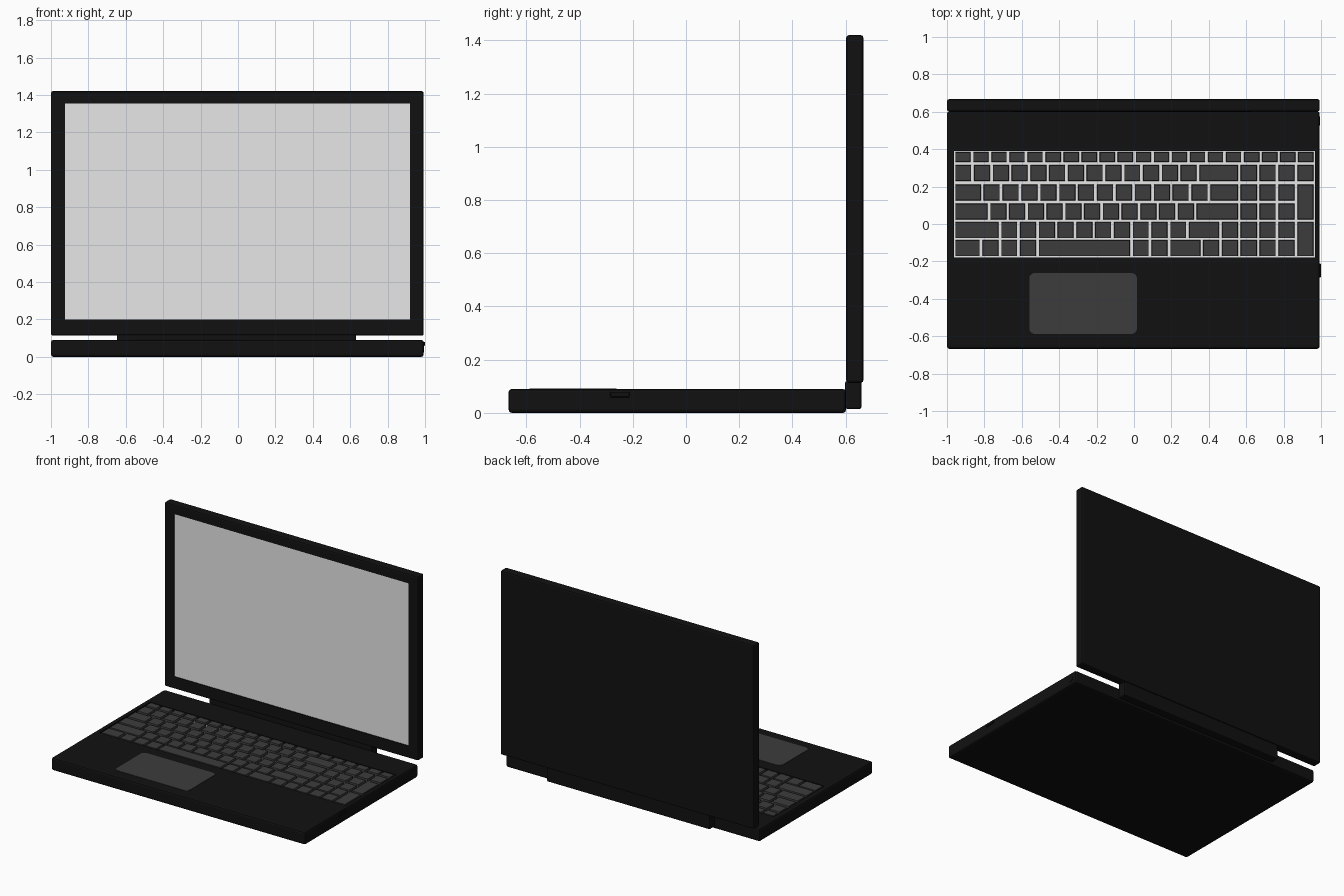
import bpy, bmesh, math
from mathutils import Vector, Matrix

if "Cube" in bpy.data.objects:
    bpy.data.objects.remove(bpy.data.objects["Cube"])


def material(name, r, g, b):
    m = bpy.data.materials.new(name)
    m.diffuse_color = (r, g, b, 1)
    m.use_nodes = True
    m.node_tree.nodes["Principled BSDF"].inputs["Base Color"].default_value = m.diffuse_color
    return m


BLACK = material("body black", 0.0055, 0.0055, 0.0055)
GREY = material("key grey", 0.046, 0.046, 0.046)
LIGHT = material("light grey", 0.8, 0.8, 0.8)


def add_box(bm, lo, hi):
    lo, hi = Vector(lo), Vector(hi)
    mat = Matrix.Translation((lo + hi) / 2) @ Matrix.Diagonal((*(hi - lo), 1))
    return bmesh.ops.create_cube(bm, size=1, matrix=mat)["verts"]


def finish(bm, name, mat):
    me = bpy.data.meshes.new(name)
    bm.to_mesh(me)
    bm.free()
    me.materials.append(mat)
    ob = bpy.data.objects.new(name, me)
    bpy.context.collection.objects.link(ob)
    return ob


def box(name, mat, lo, hi, bevel=0, segments=2, axis=None):
    """Box from corner to corner; bevels all edges or only those along one axis."""
    bm = bmesh.new()
    add_box(bm, lo, hi)
    if bevel:
        edges = [e for e in bm.edges if axis is None
                 or abs((e.verts[0].co - e.verts[1].co).normalized()[axis]) > 0.9]
        bmesh.ops.bevel(bm, geom=edges, offset=bevel, segments=segments,
                        profile=0.5, affect='EDGES')
    return finish(bm, name, mat)


def cut(target, lo, hi):
    """Sink a rectangular recess into the target."""
    cutter = box("cutter", BLACK, lo, hi)
    cutter.hide_render = True
    mod = target.modifiers.new("recess", 'BOOLEAN')
    mod.operation, mod.solver, mod.object = 'DIFFERENCE', 'EXACT', cutter
    bpy.context.view_layer.objects.active = target
    bpy.ops.object.modifier_apply(modifier=mod.name)
    bpy.data.objects.remove(cutter)


L, R = -1.0, 0.993          # left and right sides of the body
TOP = 0.09                  # top of the base

# Base with keyboard recess
base = box("base", BLACK, (L, -0.667, 0), (R, 0.602, TOP), 0.012)
KX0, KX1, KY0, KY1 = -0.963, 0.967, -0.178, 0.39
cut(base, (KX0, KY0, 0.068), (KX1, KY1, 0.2))
box("keyboard_plate", LIGHT, (KX0, KY0, 0.064), (KX1, KY1, 0.07))

# Lid with screen recess
lid = box("lid", BLACK, (L, 0.602, 0.113), (R, 0.667, 1.42), 0.01)
cut(lid, (-0.925, 0.5, 0.2), (0.92, 0.61, 1.355))
box("screen", LIGHT, (-0.925, 0.608, 0.2), (0.92, 0.614, 1.355))

# Hinge bar
box("hinge", BLACK, (-0.648, 0.598, 0.015), (0.632, 0.66, 0.12), 0.008)

# Touchpad
box("touchpad", GREY, (-0.56, -0.588, 0.086), (0.016, -0.262, 0.092), 0.03, 4, axis=2)

# Keys
keys = bmesh.new()
GAP = 0.015


def key(x0, x1, y0, y1):
    verts = add_box(keys, (x0 + GAP / 2, y0, 0.069), (x1 - GAP / 2, y1, 0.0905))
    c = Vector(((x0 + x1) / 2, (y0 + y1) / 2, 0))
    for v in verts:                       # slight taper toward the top
        if v.co.z > 0.08:
            v.co.x -= math.copysign(0.002, v.co.x - c.x)
            v.co.y -= math.copysign(0.002, v.co.y - c.y)


ROWS = [                                  # y range, relative key widths
    (0.315, 0.230, [1] * 13 + [2.2]),
    (0.211, 0.126, [1.5] + [1] * 12 + [1.6]),
    (0.109, 0.025, [1.87] + [1] * 11 + [2.35]),
    (0.011, -0.076, [2.45] + [1] * 10 + [1.75, 1]),
    (-0.086, -0.172, [1.45, 1, 1, 1, 5, 1, 1, 1.75, 1, 1]),
]
PAD = 0.563                               # start of the number pad
PITCH = (KX1 - PAD) / 4
for y1, y0, widths in ROWS:
    x, unit = KX0, (PAD - KX0) / sum(widths)
    for w in widths:
        key(x, x + w * unit, y0, y1)
        x += w * unit
    for i in range(3):
        key(PAD + i * PITCH, PAD + (i + 1) * PITCH, y0, y1)

# Function row, and the last number pad column with two tall keys
step = (KX1 - KX0) / 20
for i in range(20):
    key(KX0 + i * step, KX0 + (i + 1) * step, 0.331, 0.384)
for y0, y1 in ((0.230, 0.315), (0.025, 0.211), (-0.172, 0.011)):
    key(PAD + 3 * PITCH, KX1, y0, y1)
finish(keys, "keys", GREY)

# Side port and power socket on the right
box("side_port", BLACK, (0.98, -0.285, 0.058), (1.0, -0.212, 0.08), 0.003, 1)
bm = bmesh.new()
bmesh.ops.create_cone(bm, cap_ends=True, segments=20, radius1=0.024, radius2=0.024,
                      depth=0.012, matrix=Matrix.Translation((0.989, 0.55, 0.047))
                      @ Matrix.Rotation(math.pi / 2, 4, 'Y'))
finish(bm, "power_socket", BLACK)
